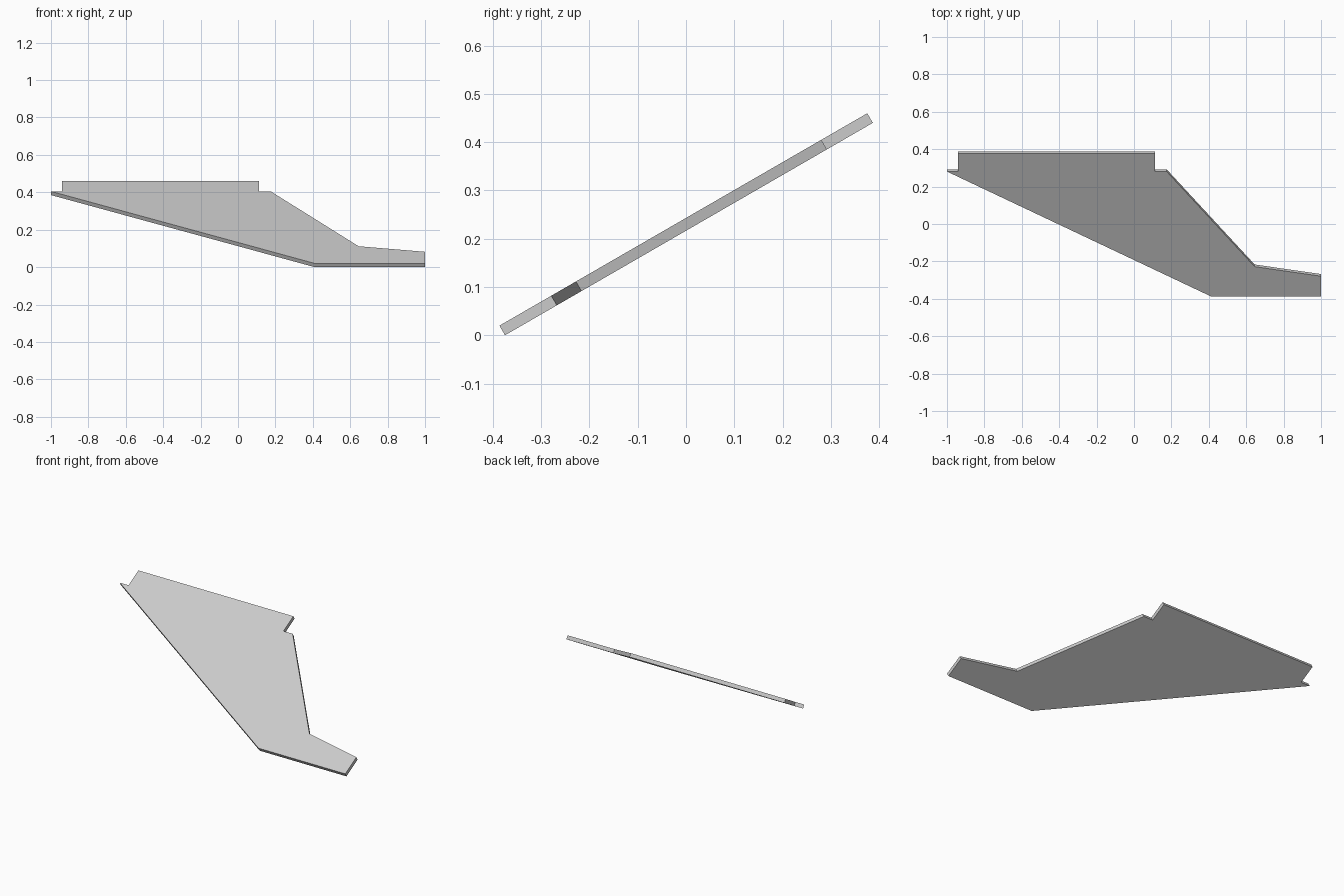
import bpy
import bmesh
from math import radians
from mathutils import Matrix

cube = bpy.data.objects.get("Cube")
if cube:
    bpy.data.objects.remove(cube, do_unlink=True)

THICKNESS = 0.023
TILT = radians(30)

# Plain grey finish
grey = bpy.data.materials.new("light_grey")
grey.use_nodes = True
colour = (0.6, 0.6, 0.6, 1)
grey.diffuse_color = colour
grey.node_tree.nodes["Principled BSDF"].inputs["Base Color"].default_value = colour

# Panel outline: x across, second value up the slope
outline = [(0.41, 0), (1, 0), (1, 0.124), (0.645, 0.183), (0.175, 0.77),
           (0.113, 0.77), (0.113, 0.88), (-0.94, 0.88), (-0.94, 0.77), (-1, 0.77)]

# Extrude the outline into a plate
bm = bmesh.new()
base = bm.faces.new([bm.verts.new((x, v, 0)) for x, v in outline])
top = bmesh.ops.extrude_face_region(bm, geom=[base], use_keep_orig=True)
bmesh.ops.translate(bm, vec=(0, 0, THICKNESS),
                    verts=[g for g in top["geom"] if isinstance(g, bmesh.types.BMVert)])
bmesh.ops.recalc_face_normals(bm, faces=bm.faces)

# Tilt it back and centre it, low edge on the ground
bm.transform(Matrix.Translation((0, -0.375, 0)) @ Matrix.Rotation(TILT, 4, 'X'))

mesh = bpy.data.meshes.new("sloped_panel")
bm.to_mesh(mesh)
bm.free()
mesh.materials.append(grey)
panel = bpy.data.objects.new("sloped_panel", mesh)
bpy.context.collection.objects.link(panel)
